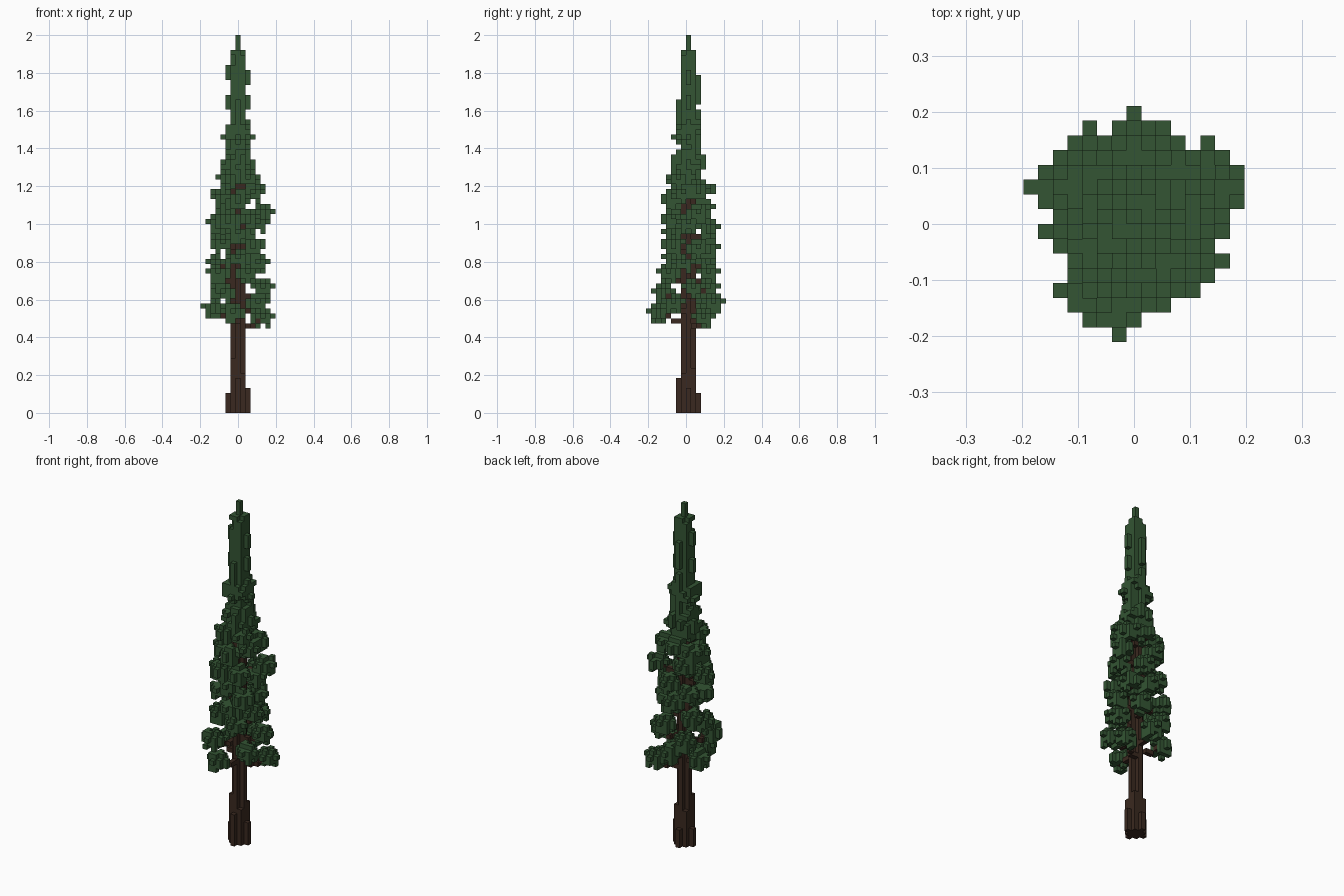
import bpy
import bmesh
import math
import random
from mathutils import Vector

random.seed(7)
VOXEL = 2 / 76

default = bpy.data.objects.get("Cube")
if default:
    bpy.data.objects.remove(default, do_unlink=True)


def make_material(name, colour):
    mat = bpy.data.materials.new(name)
    mat.use_nodes = True
    mat.diffuse_color = colour
    shader = next(n for n in mat.node_tree.nodes if n.type == "BSDF_PRINCIPLED")
    shader.inputs["Base Color"].default_value = colour
    shader.inputs["Roughness"].default_value = 1
    return mat


bark = make_material("dark_bark", (0.042, 0.022, 0.014, 1))
needles = make_material("needle_green", (0.033, 0.09, 0.033, 1))


def disc(reach):
    """Grid offsets in a square, with their squared distance."""
    span = range(-reach, reach + 1)
    return [(x, y, x * x + y * y) for x in span for y in span]


# Trunk: cross-shaped shaft, narrowing to a single column inside the crown
trunk = set()
for k in range(70):
    limit = 1 if k < 46 else 0
    trunk |= {(x, y, k) for x, y, d in disc(1) if d <= limit}

# Root flare: columns of uneven height at the sides and corners
roots = [
    (-2, 0, 4), (2, 0, 5), (0, -2, 7), (0, 2, 4),
    (-1, -1, 11), (1, -1, 8), (1, 1, 9), (-1, 1, 8),
]
for x, y, height in roots:
    trunk |= {(x, y, k) for k in range(height)}

# Clump centres in voxels, in rising whorls around the trunk
clumps = [
    (5, 3, 19), (-1, -6, 20), (-5, 2, 21), (0, 5, 22), (4, -3, 22),
    (5, 1, 25), (-3, -5, 24), (-3, 4, 25), (2, -4, 28), (2, 4, 28),
    (-4, -1, 28), (4, -1, 30), (-4, 3, 30), (0, -3, 31), (-3, -2, 34),
    (3, -3, 34), (3, 2, 33), (-3, 3, 35), (0, 4, 33), (0, -3, 36),
    (-4, -1, 38), (1, 4, 37), (-2, -3, 39), (2, -3, 39), (5, 2, 40),
    (4, 0, 38), (-2, 3, 41), (-3, -1, 43), (-3, 2, 44), (3, -1, 44),
    (3, 2, 45), (0, 3, 45), (0, -3, 43), (-2, -2, 47), (2, -2, 47),
]

# Branches: stepped lines from the trunk up to each clump
branches = set()
for x, y, k in clumps:
    steps = max(abs(x), abs(y))
    for s in range(1, steps + 1):
        t = s / steps
        branches.add((round(x * t), round(y * t), k - 2 + (t > 0.6)))
branches -= trunk

# Needle clumps: small cap, wide middle with four tips, drooping underside
foliage = set()
for x, y, k in clumps:
    for dx, dy, d in disc(2):
        chance = {
            1: 0.6 if d <= 1 else 0.1 * (d == 2),
            0: 1 if d <= 4 else 0,
            -1: 0.95 if d <= 2 else 0.35 * (d == 4),
            -2: 0.45 if 0 < d <= 2 else 0,
        }
        for dz, p in chance.items():
            if random.random() < p:
                foliage.add((x + dx, y + dy, k + dz))

# Middle crown: ragged tiers tapering upwards
for k in range(46, 59):
    radius = 3.2 - 0.08 * (k - 46) + 0.4 * math.cos(k - 56)
    for x, y, d in disc(5):
        if d <= (radius + random.uniform(-0.6, 0.5)) ** 2:
            foliage.add((x, y, k))

# Upper crown: slim core with small tufts on alternating sides
for k in range(58, 73):
    foliage |= {(x, y, k) for x, y, d in disc(1) if d <= 1 or random.random() < 0.6}
tufts = [
    (0, -1, 59), (0, 1, 59), (-1, 0, 62), (1, 0, 62), (0, -1, 61),
    (0, 1, 63), (0, 1, 66), (-1, 0, 68), (1, 0, 67),
]
for x, y, k in tufts:
    for dx, dy, d in disc(1):
        if d <= 1:
            foliage |= {(x + dx, y + dy, k + dz) for dz in (-1, 0, 1)}

# Leading shoot
foliage |= {(0, 0, k) for k in range(70, 76)}
foliage -= trunk | branches

solid = trunk | branches | foliage


def build_voxels(name, cells, mat):
    """Make a mesh from the exposed sides of the cells."""
    bm = bmesh.new()
    corners = {}

    def vertex(point):
        if point not in corners:
            x, y, z = point
            corners[point] = bm.verts.new(Vector((x - 0.5, y, z)) * VOXEL)
        return corners[point]

    for cell in sorted(cells):
        for axis in range(3):
            u, v = (axis + 1) % 3, (axis + 2) % 3
            for side in (0, 1):
                beside = list(cell)
                beside[axis] += 2 * side - 1
                if tuple(beside) in solid:
                    continue
                loop = []
                for a, b in ((0, 0), (1, 0), (1, 1), (0, 1)):
                    p = list(cell)
                    p[axis] += side
                    p[u] += a
                    p[v] += b
                    loop.append(vertex(tuple(p)))
                bm.faces.new(loop if side else loop[::-1])
    mesh = bpy.data.meshes.new(name)
    bm.to_mesh(mesh)
    bm.free()
    mesh.materials.append(mat)
    obj = bpy.data.objects.new(name, mesh)
    bpy.context.collection.objects.link(obj)
    return obj


build_voxels("trunk", trunk, bark)
build_voxels("branches", branches, bark)
build_voxels("foliage", foliage, needles)
